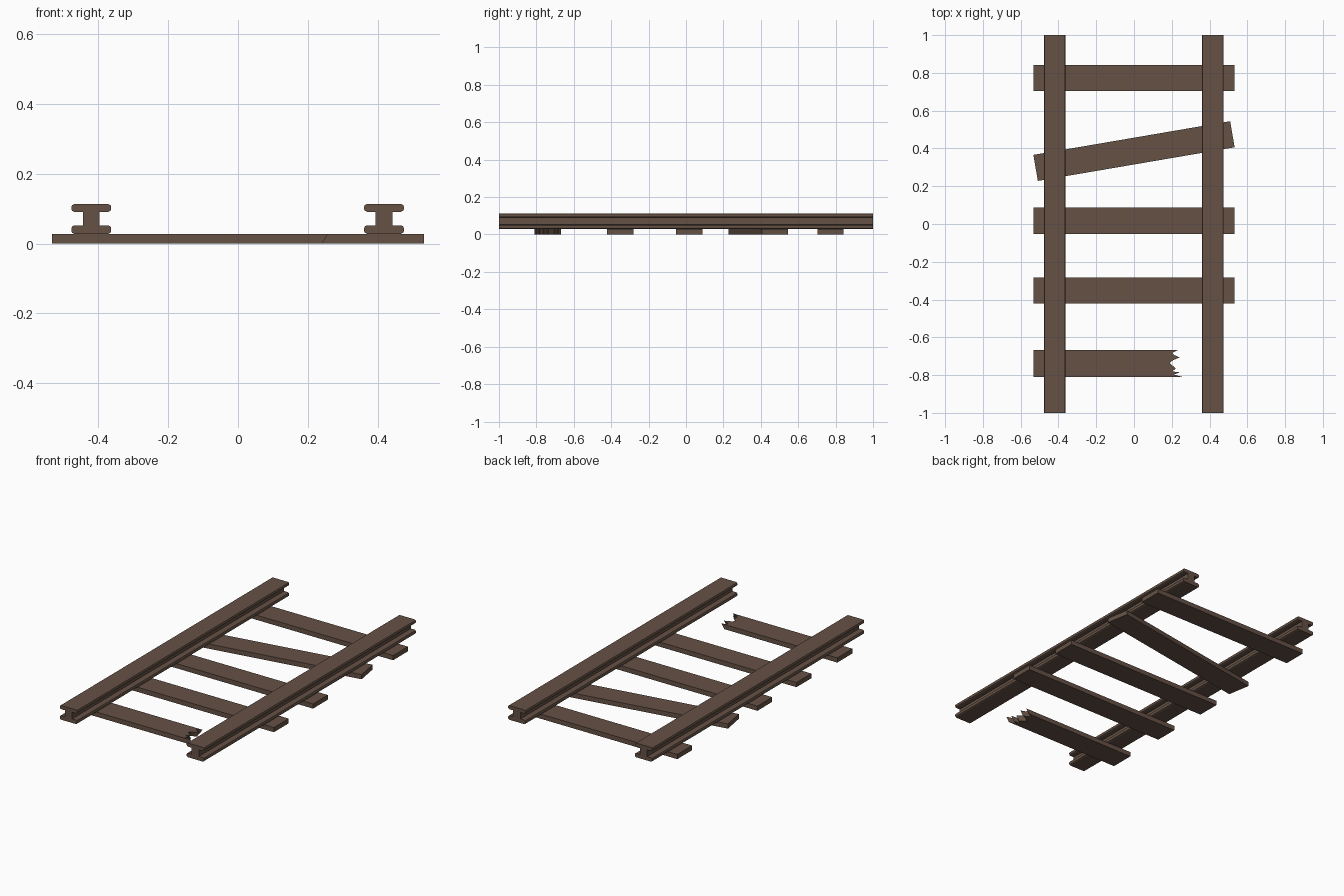
import bpy, bmesh, math

if "Cube" in bpy.data.objects:
    bpy.data.objects.remove(bpy.data.objects["Cube"])

wood = bpy.data.materials.new("weathered brown")
wood.diffuse_color = (0.13, 0.083, 0.06, 1)
wood.use_nodes = True
wood.node_tree.nodes["Principled BSDF"].inputs["Base Color"].default_value = wood.diffuse_color


def prism(name, outline, to_a, to_b):
    """Solid between two copies of an outline, each placed by a function."""
    bm = bmesh.new()
    a = [bm.verts.new(to_a(*p)) for p in outline]
    b = [bm.verts.new(to_b(*p)) for p in outline]
    bm.faces.new(a)
    bm.faces.new(b[::-1])
    n = len(outline)
    for i in range(n):
        j = (i + 1) % n
        bm.faces.new((a[j], a[i], b[i], b[j]))
    bmesh.ops.recalc_face_normals(bm, faces=bm.faces)
    mesh = bpy.data.meshes.new(name)
    bm.to_mesh(mesh)
    bm.free()
    mesh.materials.append(wood)
    ob = bpy.data.objects.new(name, mesh)
    bpy.context.collection.objects.link(ob)
    return ob


TIE_H, TIE_W, TIE_L = 0.028, 0.14, 1.065

# Rails: I-shaped section with softened flange corners
half = [(0.049, 0.028), (0.055, 0.031), (0.057, 0.036), (0.057, 0.044),
        (0.055, 0.049), (0.049, 0.052), (0.024, 0.052),
        (0.024, 0.091), (0.049, 0.091), (0.055, 0.094), (0.057, 0.099),
        (0.057, 0.105), (0.055, 0.110), (0.049, 0.113)]
section = half + [(-x, z) for x, z in reversed(half)]
for side, cx in (("left", -0.42), ("right", 0.418)):
    prism(side + "_rail", section,
          lambda x, z: (cx + x, -1, z), lambda x, z: (cx + x, 1, z))

# Whole ties, one of them knocked askew
for i, (y, length, angle) in enumerate([(0.773, TIE_L, 0), (0.386, 1.057, 9.7),
                                        (0.017, TIE_L, 0), (-0.352, TIE_L, 0)]):
    l, w = length / 2, TIE_W / 2
    tie = prism(f"tie_{i + 1}", [(-l, -w), (l, -w), (l, w), (-l, w)],
                lambda x, y: (x, y, 0), lambda x, y: (x, y, TIE_H))
    tie.location.y = y
    tie.rotation_euler.z = math.radians(angle)

# Broken tie with a splintered, slightly slanting end
broken = [(-0.5325, -0.81), (0.258, -0.81), (0.21, -0.797), (0.242, -0.786),
          (0.203, -0.78), (0.222, -0.765), (0.188, -0.736), (0.205, -0.722),
          (0.242, -0.706), (0.215, -0.695), (0.203, -0.682), (0.232, -0.667),
          (-0.5325, -0.667)]
prism("broken_tie", broken,
      lambda x, y: (x - 0.018 if x > 0 else x, y, 0),
      lambda x, y: (x, y, TIE_H))
